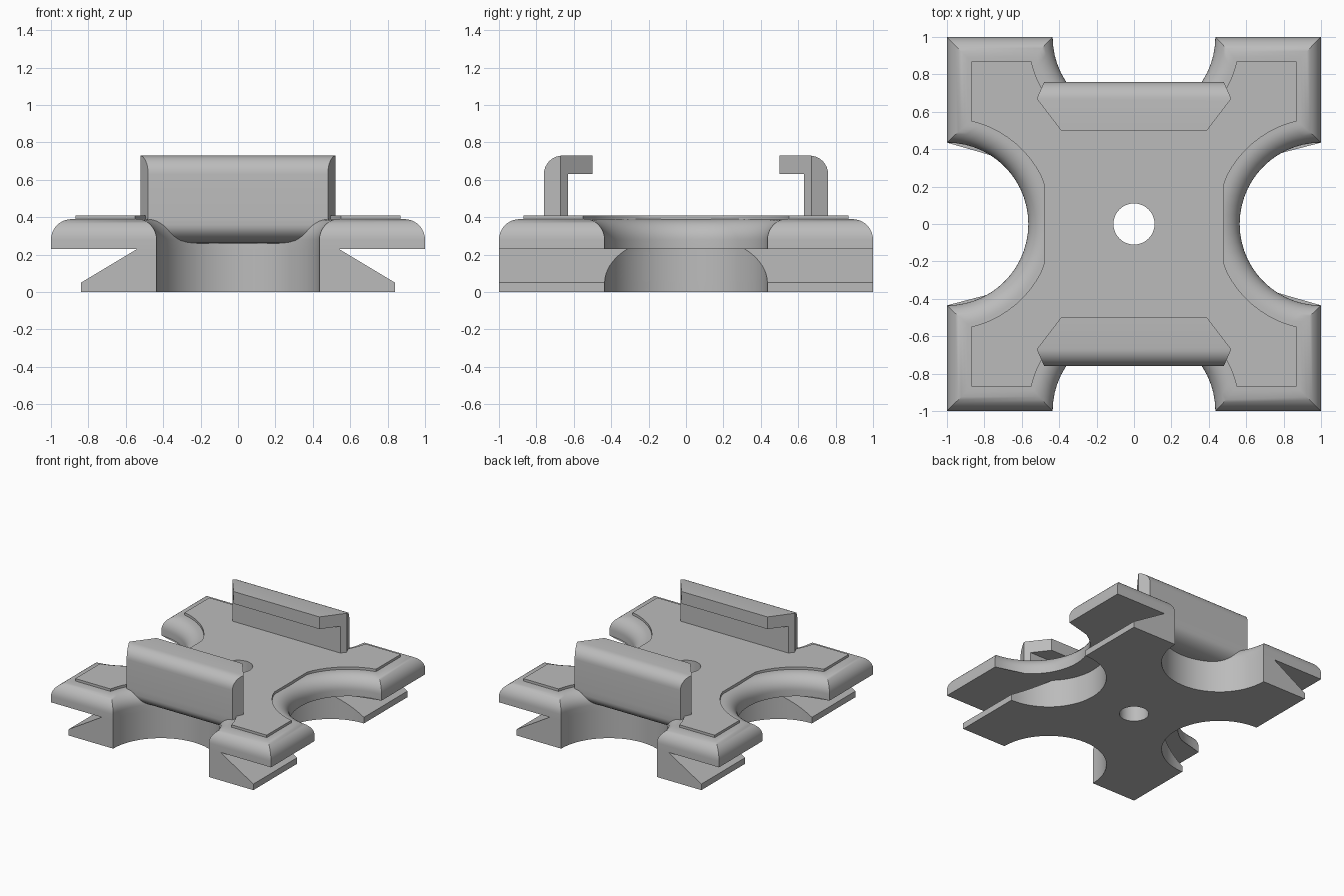
import bpy, bmesh
from math import sin, cos, acos, pi
from mathutils import Vector

if "Cube" in bpy.data.objects:
    bpy.data.objects.remove(bpy.data.objects["Cube"])

grey = bpy.data.materials.new("plain_grey")
grey.use_nodes = True
COLOR = (0.5, 0.5, 0.5, 1)
grey.diffuse_color = COLOR
grey.node_tree.nodes["Principled BSDF"].inputs["Base Color"].default_value = COLOR

R = 0.435       # radius of the scalloped cut-outs
TOP = 0.39      # top of the rounded body
GROOVE = 0.23   # ceiling of the side grooves
ARC = 28        # points along each scallop


def finish(bm, name):
    bmesh.ops.remove_doubles(bm, verts=bm.verts, dist=1e-5)
    bmesh.ops.dissolve_degenerate(bm, edges=bm.edges, dist=1e-5)
    bmesh.ops.recalc_face_normals(bm, faces=bm.faces)
    mesh = bpy.data.meshes.new(name)
    bm.to_mesh(mesh)
    bm.free()
    mesh.materials.append(grey)
    obj = bpy.data.objects.new(name, mesh)
    bpy.context.collection.objects.link(obj)
    bpy.ops.object.select_all(action='DESELECT')
    obj.select_set(True)
    bpy.context.view_layer.objects.active = obj
    bpy.ops.object.shade_smooth_by_angle(angle=pi / 6)
    return obj


def outline(half_x, half_y, side_centre, side_r, end_r, min_x=0, min_y=0):
    """Rectangle with a round scallop in each of its four sides."""
    ts = acos((side_centre - half_x) / side_r)
    te = acos((1 - half_y) / end_r)
    steps = [2 * i / ARC - 1 for i in range(ARC + 1)]
    half = [(max(side_centre - side_r * cos(s * ts), min_x), side_r * sin(s * ts)) for s in steps]
    half.append((half_x, half_y))
    half += [(-end_r * sin(s * te), max(1 - end_r * cos(s * te), min_y)) for s in steps]
    half.append((-half_x, half_y))
    return half + [(-x, -y) for x, y in half]


def offset(d, **limits):
    return outline(1 - d, 1 - d, 1, R + d, R + d, **limits)


def loft(name, layers, hole=0.11):
    """Stack outlines into a solid with a round hole down the middle."""
    bm = bmesh.new()
    ring = [(hole * cos(2 * pi * i / 48), hole * sin(2 * pi * i / 48)) for i in range(48)]

    def skin(stack):
        loops = [[bm.verts.new((x, y, z)) for x, y in pts] for z, pts in stack]
        for a, b in zip(loops, loops[1:]):
            for i in range(len(a)):
                bm.faces.new((a[i - 1], a[i], b[i], b[i - 1]))
        return loops

    outer = skin(layers)
    inner = skin([(layers[0][0], ring), (layers[-1][0], ring)])
    for k, normal in ((0, (0, 0, -1)), (-1, (0, 0, 1))):
        edges = [bm.edges.get((lp[i - 1], lp[i])) for lp in (outer[k], inner[k]) for i in range(len(lp))]
        bmesh.ops.triangle_fill(bm, edges=edges, use_beauty=True, normal=normal)
    return finish(bm, name)


# Body: sloped lower block, groove ceiling, then rounded upper rim
layers = [(0, outline(0.84, 1, 0.84, R, R))]
for i in range(11):
    f = i / 10
    layers.append((0.05 + f * (GROOVE - 0.05), outline(0.84 - 0.3 * f, 1, 0.84, R, R)))
layers.append((GROOVE, offset(0)))
FILLET = 0.11
for i in range(11):
    a = i / 10 * pi / 2
    layers.append((TOP - FILLET + FILLET * sin(a), offset(FILLET * (1 - cos(a)))))
layers.append((TOP, offset(0.14)))
loft("body", layers)

# Thin raised pad on top
pad = offset(0.13, min_x=0.48, min_y=0.68)
loft("top_pad", [(TOP - 0.005, pad), (0.41, pad)])


def extrude_x(profile, half):
    """Extrude a (y, z) profile across x."""
    bm = bmesh.new()
    face = bm.faces.new([bm.verts.new((-half, y, z)) for y, z in profile])
    new = bmesh.ops.extrude_face_region(bm, geom=[face])["geom"]
    bmesh.ops.translate(bm, vec=(2 * half, 0, 0),
                        verts=[v for v in new if isinstance(v, bmesh.types.BMVert)])
    return bm


def arc(cy, cz, ry, rz, start, end, n=8):
    return [(cy + ry * cos(start + (end - start) * i / n),
             cz + rz * sin(start + (end - start) * i / n)) for i in range(n + 1)]


# Clip hooks and the supports that carry them over the end scallops
for side, label in ((-1, "front"), (1, "back")):
    hook = [(0.63, 0.38), (0.76, 0.38)] + arc(0.66, 0.63, 0.1, 0.1, 0, pi / 2)
    hook += [(0.5, 0.73), (0.5, 0.63), (0.63, 0.63)]
    bm = extrude_x([(side * y, z) for y, z in hook], 0.6)
    # Trim the hook ends to two slanted faces each
    for sx in (-1, 1):
        for (x1, y1), (x2, y2) in (((0.52, 0.67), (0.48, 0.76)), ((0.39, 0.5), (0.52, 0.67))):
            normal = Vector((sx * (y2 - y1), side * (x1 - x2), 0))
            cut = bmesh.ops.bisect_plane(
                bm, geom=bm.verts[:] + bm.edges[:] + bm.faces[:], dist=1e-5,
                plane_co=(sx * x1, side * y1, 0), plane_no=normal, clear_outer=True)
            rim = [e for e in cut["geom_cut"] if isinstance(e, bmesh.types.BMEdge)]
            bmesh.ops.edgeloop_fill(bm, edges=[e for e in rim if e.is_boundary])
    finish(bm, label + "_hook")

    support = [(0.35, 0.4), (0.35, 0.26)] + arc(0.61, 0.36, 0.15, 0.1, -pi / 2, 0) + [(0.76, 0.4)]
    finish(extrude_x([(side * y, z) for y, z in support], 0.48), label + "_hook_support")
